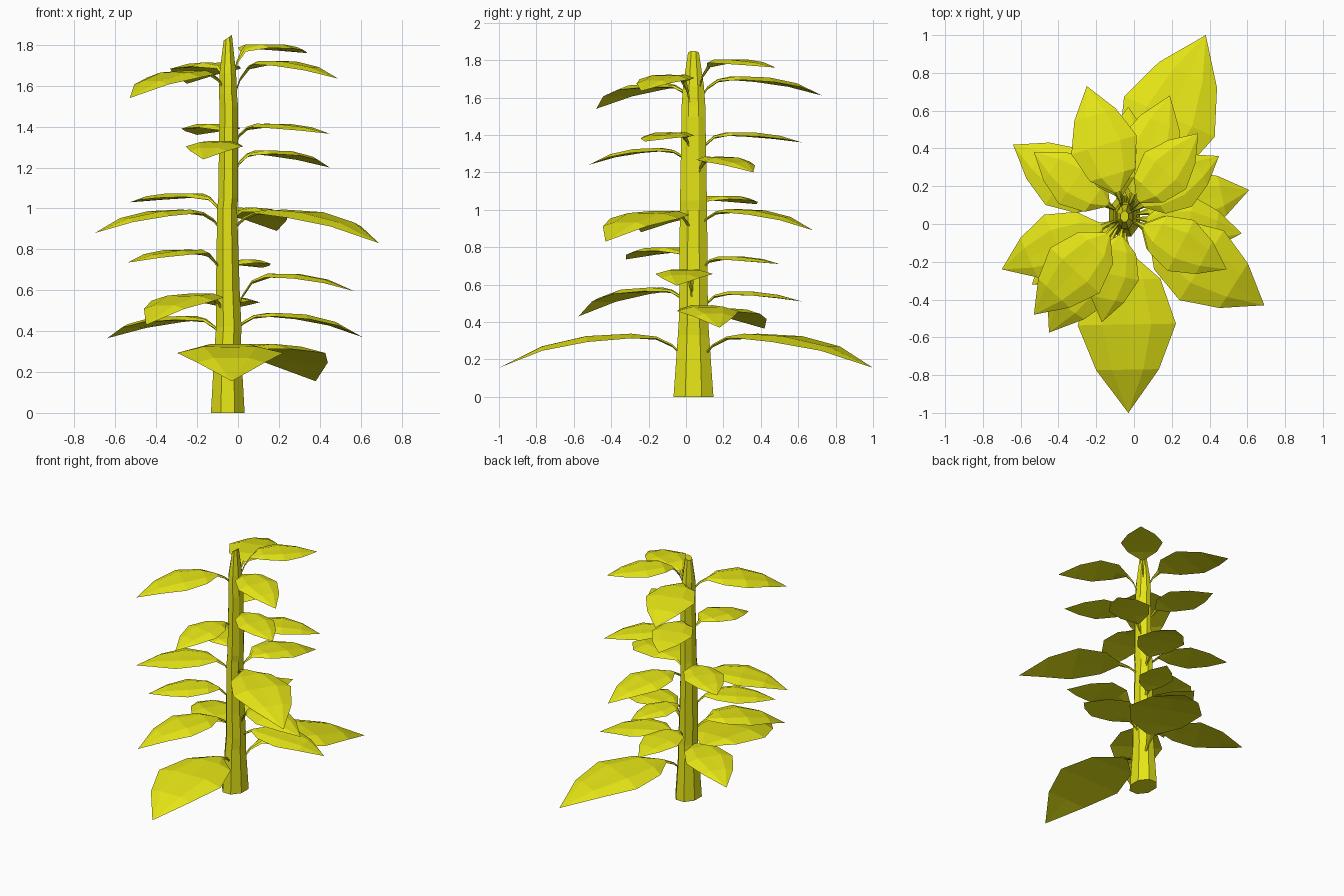
import bpy, bmesh, math
from mathutils import Vector

if "Cube" in bpy.data.objects:
    bpy.data.objects.remove(bpy.data.objects["Cube"])

mat = bpy.data.materials.new("plant yellow")
mat.diffuse_color = (0.78, 0.78, 0.008, 1)
mat.use_nodes = True
mat.node_tree.nodes["Principled BSDF"].inputs["Base Color"].default_value = mat.diffuse_color

CX, CY = -0.048, 0.04   # stem axis


def loft(name, rings, tip=None):
    """Bridge equal-length rings, cap the start, and close the end flat or to a tip."""
    bm = bmesh.new()
    rows = [[bm.verts.new(p) for p in r] for r in rings]
    n = len(rows[0])
    for a, b in zip(rows, rows[1:]):
        for i in range(n):
            j = (i + 1) % n
            bm.faces.new((a[i], a[j], b[j], b[i]))
    bm.faces.new(rows[0])
    if tip is None:
        bm.faces.new(rows[-1])
    else:
        t = bm.verts.new(tip)
        for i in range(n):
            bm.faces.new((rows[-1][i], rows[-1][(i + 1) % n], t))
    bmesh.ops.recalc_face_normals(bm, faces=bm.faces[:])
    me = bpy.data.meshes.new(name)
    bm.to_mesh(me)
    bm.free()
    me.materials.append(mat)
    ob = bpy.data.objects.new(name, me)
    bpy.context.collection.objects.link(ob)
    return ob


# Stem: z, centre x, half width in x, half width in y
stem = [(0, -0.05, .085, .11), (.33, -0.05, .066, .086), (.42, -0.045, .064, .080),
        (.60, -0.05, .060, .078), (1.0, -0.053, .050, .075), (1.05, -0.048, .050, .074),
        (1.5, -0.045, .047, .066), (1.56, -0.049, .045, .065), (1.66, -0.05, .042, .058),
        (1.835, -0.05, .021, .030)]
rings = []
for z, x, rx, ry in stem:
    ring = []
    for i in range(8):
        a = math.tau * (i + .5) / 8
        tilt = .015 * math.cos(a) if z > 1.8 else 0
        ring.append((x + 1.05 * rx * math.cos(a), CY + 1.05 * ry * math.sin(a), z + tilt))
    rings.append(ring)
loft("stem", rings)

# Leaves: tip x, tip y, tip z, peak z, base z
leaves = [
    (-.53, -.48, 1.54, 1.68, 1.60), (-.25, .73, 1.61, 1.72, 1.60), (.34, .48, 1.76, 1.81, 1.63),
    (.49, -.24, 1.635, 1.73, 1.55), (-.20, .62, 1.36, 1.42, 1.29), (-.17, -.52, 1.24, 1.335, 1.25),
    (.45, -.22, 1.365, 1.42, 1.31), (.45, .36, 1.20, 1.29, 1.17), (-.53, .38, 1.03, 1.08, .95),
    (-.70, -.24, .88, 1.0, .90), (.69, -.43, .83, 1.0, .92), (.19, .68, .89, 1.01, .91),
    (-.54, -.32, .735, .805, .66), (.12, .50, .71, .755, .64), (.57, -.05, .595, .69, .46),
    (-.45, -.575, .43, .59, .49), (-.03, .62, .51, .57, .43), (-.64, .42, .365, .48, .37),
    (.61, .18, .37, .495, .40), (-.03, -1.0, .155, .345, .22), (.38, 1.0, .155, .345, .22)]

# Along the leaf: position, relative width, rise from base (0-1), drop to tip (0-1)
sections = [(.05, .04, 0, 0), (.11, .04, .50, 0), (.19, .12, .82, 0), (.32, .70, .97, 0),
            (.55, 1.0, 1, .08), (.78, .64, 1, .38)]

for k, (tx, ty, tz, pz, bz) in enumerate(leaves):
    start = Vector((CX, CY, 0))
    span = Vector((tx - CX, ty - CY, 0))
    side = Vector((span.y, -span.x, 0)).normalized()
    half = span.length * .25
    rings = []
    for s, w, rise, drop in sections:
        c = start + span * s
        c.z = bz + (pz - bz) * rise - (pz - tz) * drop
        h = max(half * w, .006)
        th = .016
        rings.append([c + side * (h * u) + Vector((0, 0, dz)) for u, dz in (
            (-1, -.11 * h - th * .5), (-.5, -.02 * h), (0, -.03 * h), (.5, -.02 * h),
            (1, -.11 * h - th * .5), (0, -.05 * h - th))])
    loft("leaf_%02d" % (k + 1), rings, (tx, ty, tz))
